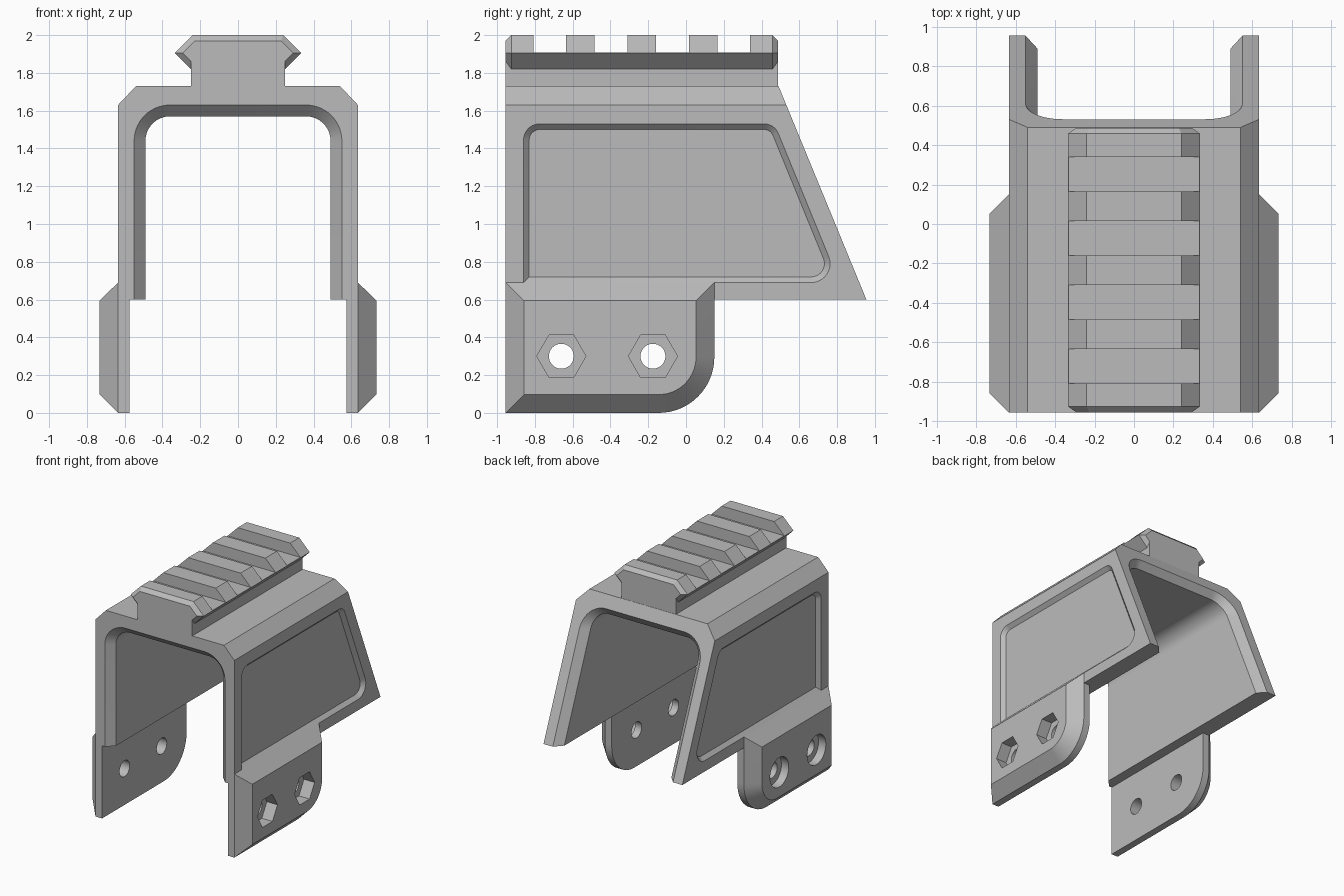
import bpy, bmesh, math
from mathutils import Vector

if "Cube" in bpy.data.objects:
    bpy.data.objects.remove(bpy.data.objects["Cube"])

# Single material
grey = bpy.data.materials.new("plain_grey")
grey.use_nodes = True
colour = (0.5, 0.5, 0.5, 1)
grey.diffuse_color = colour
grey.node_tree.nodes["Principled BSDF"].inputs["Base Color"].default_value = colour

FRONT = -0.955


def back(z):
    """Depth of the slanted rear plane at height z."""
    return 0.955 - 0.4115 * (z - 0.6)


def fillet(corners, steps=10):
    """Closed 2D outline from (a, b, radius) corners."""
    out = []
    for i, (a, b, r) in enumerate(corners):
        p = Vector((a, b))
        if r == 0:
            out.append(p)
            continue
        u = (Vector(corners[i - 1][:2]) - p).normalized()
        v = (Vector(corners[(i + 1) % len(corners)][:2]) - p).normalized()
        half = math.acos(u.dot(v)) / 2
        c = p + (u + v).normalized() * (r / math.sin(half))
        s = p + u * (r / math.tan(half)) - c
        e = p + v * (r / math.tan(half)) - c
        start = math.atan2(s.y, s.x)
        turn = math.atan2(s.x * e.y - s.y * e.x, s.dot(e))
        for k in range(steps + 1):
            t = start + turn * k / steps
            out.append(c + Vector((math.cos(t), math.sin(t))) * r)
    return out


def loft(name, sections):
    """Skin matching 3D sections and cap both ends."""
    bm = bmesh.new()
    rings = [[bm.verts.new(p) for p in s] for s in sections]
    n = len(rings[0])
    for a, b in zip(rings, rings[1:]):
        for i in range(n):
            j = (i + 1) % n
            bm.faces.new((a[i], a[j], b[j], b[i]))
    bm.faces.new(rings[0])
    bm.faces.new(rings[-1])
    bmesh.ops.remove_doubles(bm, verts=bm.verts, dist=1e-5)
    bmesh.ops.recalc_face_normals(bm, faces=bm.faces)
    mesh = bpy.data.meshes.new(name)
    bm.to_mesh(mesh)
    bm.free()
    mesh.materials.append(grey)
    obj = bpy.data.objects.new(name, mesh)
    bpy.context.collection.objects.link(obj)
    return obj


def activate(obj):
    bpy.ops.object.select_all(action='DESELECT')
    obj.select_set(True)
    bpy.context.view_layer.objects.active = obj


def cut(obj, cutters):
    activate(obj)
    for c in cutters:
        c.hide_render = True
        m = obj.modifiers.new("cut", 'BOOLEAN')
        m.operation = 'DIFFERENCE'
        m.solver = 'EXACT'
        m.object = c
        bpy.ops.object.modifier_apply(modifier=m.name)
        bpy.data.objects.remove(c)


def finish(obj):
    activate(obj)
    bpy.ops.object.shade_smooth_by_angle(angle=math.radians(30))


def along_x(pts, x):
    return [(x, p[0], p[1]) for p in pts]


def both_sides(half):
    """Mirror a right-hand (x, z) half profile into a closed outline."""
    return half + [(-x, z) for x, z in reversed(half)]


# Housing: chamfered arch with a slanted rear
shell = both_sides([(0.635, 0.6), (0.635, 1.63), (0.54, 1.73)])
housing = loft("housing", [[(x, FRONT, z) for x, z in shell],
                           [(x, back(z), z) for x, z in shell]])


# Arched tunnel with chamfered mouths
def arch(d):
    w, top, r = 0.49 + d, 1.57 + d, 0.13 + d
    return fillet([(-w, 0.5, 0), (-w, top, r), (w, top, r), (w, 0.5, 0)], 14)


tunnel = loft("tunnel_cutter", [
    [(x, FRONT - 0.01, z) for x, z in arch(0.07)],
    [(x, FRONT + 0.06, z) for x, z in arch(0)],
    [(x, back(z) - 0.065, z) for x, z in arch(0)],
    [(x, back(z) + 0.011, z) for x, z in arch(0.07)]])


# Recessed side panels with sloping rims
def panel(d):
    return fillet([(-0.86 + d, 0.69 + d, 0), (-0.86 + d, 1.53 - d, 0.085 - d),
                   (0.468 - 0.67 * d, 1.53 - d, 0.08 - d),
                   (0.812 - 1.49 * d, 0.69 + d, 0.1 - d)])


panels = [loft("panel_cutter", [along_x(panel(0.03), s * 0.605),
                                along_x(panel(-0.01), s * 0.645)])
          for s in (1, -1)]
cut(housing, [tunnel] + panels)
finish(housing)


# Clamp plates: chamfered, rounded at the lower rear corner
def plate(d, top):
    return fillet([(FRONT + d, top, 0), (FRONT + d, d, 0),
                   (0.15 - d, d, 0.295 - d), (0.15 - d, top, 0)], 16)


def bore(y, radius, sides, x0, x1):
    pts = [(y + radius * math.cos(math.tau * k / sides),
            0.3 + radius * math.sin(math.tau * k / sides)) for k in range(sides)]
    return loft("bore_cutter", [along_x(pts, x0), along_x(pts, x1)])


for s, name in ((1, "left_clamp_plate"), (-1, "right_clamp_plate")):
    clamp = loft(name, [along_x(plate(0, 0.6), s * 0.575),
                        along_x(plate(0, 0.6), s * 0.635),
                        along_x(plate(0, 0.69), s * 0.635),
                        along_x(plate(0.097, 0.595), s * 0.732)])
    cutters = []
    for y in (-0.66, -0.175):
        cutters.append(bore(y, 0.066, 32, s * 0.5, s * 0.8))
        # Hexagonal nut pocket on one side, round bolt pocket on the other
        if s > 0:
            cutters.append(bore(y, 0.13, 6, 0.635, 0.8))
        else:
            cutters.append(bore(y, 0.122, 32, -0.665, -0.8))
    cut(clamp, cutters)
    finish(clamp)

# Accessory rail with chamfered ends and cross slots
full = both_sides([(0.25, 1.73), (0.25, 1.82), (0.335, 1.905), (0.24, 2.0)])
tip = both_sides([(0.25, 1.73), (0.25, 1.862), (0.293, 1.905), (0.228, 1.97)])
REAR = 0.488
rail = loft("rail", [[(x, y, z) for x, z in prof] for prof, y in
                     ((tip, FRONT), (full, FRONT + 0.03),
                      (full, REAR - 0.03), (tip, REAR))])
slots = []
for k in range(4):
    y = -0.721 + 0.3245 * k
    box = [(y - 0.087, 1.907), (y + 0.087, 1.907), (y + 0.087, 2.1), (y - 0.087, 2.1)]
    slots.append(loft("slot_cutter", [along_x(box, -0.5), along_x(box, 0.5)]))
cut(rail, slots)
finish(rail)
